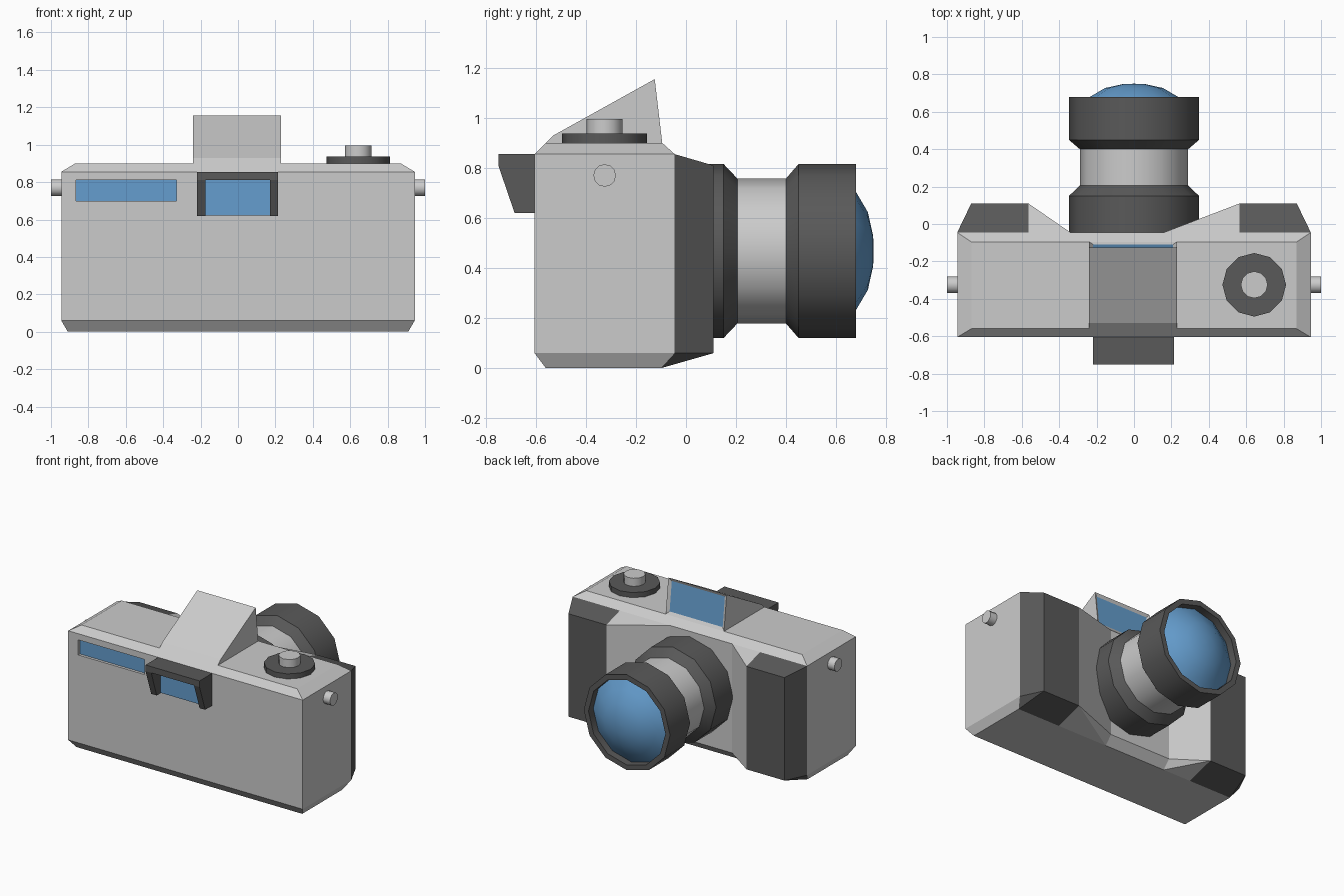
import bpy, bmesh, math
from mathutils import Matrix, Vector

if "Cube" in bpy.data.objects:
    bpy.data.objects.remove(bpy.data.objects["Cube"])


def material(name, color):
    m = bpy.data.materials.new(name)
    m.diffuse_color = (*color, 1)
    m.use_nodes = True
    m.node_tree.nodes["Principled BSDF"].inputs["Base Color"].default_value = m.diffuse_color
    return m


DARK = material("dark_rubber", (0.1, 0.1, 0.1))
BLUE = material("blue_glass", (0.13, 0.34, 0.62))


def finish(name, bm, mats=(), smooth=None):
    bmesh.ops.recalc_face_normals(bm, faces=bm.faces)
    me = bpy.data.meshes.new(name)
    bm.to_mesh(me)
    bm.free()
    ob = bpy.data.objects.new(name, me)
    bpy.context.collection.objects.link(ob)
    for m in mats:
        me.materials.append(m)
    if smooth:
        bpy.ops.object.select_all(action='DESELECT')
        bpy.context.view_layer.objects.active = ob
        ob.select_set(True)
        bpy.ops.object.shade_smooth_by_angle(angle=math.radians(smooth))
    return ob


def hull(name, pts, mats=()):
    bm = bmesh.new()
    for p in pts:
        bm.verts.new(p)
    bmesh.ops.convex_hull(bm, input=bm.verts)
    bmesh.ops.dissolve_limit(bm, angle_limit=0.01, verts=bm.verts, edges=bm.edges)
    return finish(name, bm, mats)


def side_profile(name, profile, x0, x1, mats=()):
    """Convex (y, z) outline spanning x0 to x1."""
    return hull(name, [(x, y, z) for x in (x0, x1) for y, z in profile], mats)


def box(name, x0, x1, y0, y1, z0, z1, mats=()):
    return side_profile(name, [(y0, z0), (y1, z0), (y1, z1), (y0, z1)], x0, x1, mats)


def lathe(name, profile, loc, rot=Matrix(), mats=(), n=12):
    """Revolve (radius, height) points about local z and cap both ends."""
    bm = bmesh.new()
    rings = [[bm.verts.new((r * math.cos(math.tau * i / n), r * math.sin(math.tau * i / n), h))
              for i in range(n)] for r, h in profile]
    for a, b in zip(rings, rings[1:]):
        for i in range(n):
            j = (i + 1) % n
            bm.faces.new((a[i], a[j], b[j], b[i]))
    bm.faces.new(rings[0])
    bm.faces.new(rings[-1])
    bm.transform(Matrix.Translation(loc) @ rot)
    return finish(name, bm, mats, smooth=32)


# Main body with chamfered top and bottom
body = hull("body", [(s * x, y, z) for s in (-1, 1) for x, y, z in (
    (.945, -.605, .06), (.945, -.605, .855), (.87, -.56, .9), (.91, -.56, 0),
    (.945, -.045, .06), (.945, -.045, .855), (.87, -.095, .9), (.91, -.1, 0))])

# Recessed window on the front
cutter = box("window_cutter", -.865, -.33, -.7, -.575, .70, .81)
cutter.hide_render = True
cutter.display_type = 'WIRE'
cut = body.modifiers.new("window", 'BOOLEAN')
cut.object = cutter
cut.solver = 'EXACT'
box("side_window", -.865, -.33, -.585, -.57, .70, .81, [BLUE])

# Hand grips, each with a sloped fairing running in toward the lens
for side, s, inner in (("right", 1, .16), ("left", -1, .34)):
    hull(side + "_grip", [(s * x, y, z) for x, y, z in (
        (.945, -.045, .855), (.945, -.045, .06), (.91, -.1, 0), (.565, -.1, 0),
        (.565, -.045, .855), (.565, .11, .81), (.565, .11, .06),
        (.87, .11, .81), (.87, .11, .06))], [DARK])
    hull(side + "_fairing", [(s * x, y, z) for x, y, z in (
        (.565, .11, .81), (.565, .11, .06), (.565, -.045, .855), (.565, -.1, 0),
        (inner, -.045, .855), (inner, -.045, .06), (inner, -.1, 0))])
    # Strap lug
    lathe(side + "_strap_lug", [(.045, 0), (.045, .07)], (s * .93, -.325, .77),
          Matrix.Rotation(s * math.pi / 2, 4, 'Y'))

# Viewfinder hump with an inset pane facing the lens side
hump = side_profile("viewfinder_hump", [(-.605, .855), (-.53, .93), (-.125, 1.155),
                                        (-.095, .9), (-.095, .855)], -.24, .23, [None, BLUE])
bm = bmesh.new()
bm.from_mesh(hump.data)
pane = max((f for f in bm.faces if f.normal.z > .05), key=lambda f: f.normal.y)
bmesh.ops.inset_individual(bm, faces=[pane], thickness=.03, depth=-.012)
pane.material_index = 1
bm.to_mesh(hump.data)
bm.free()

# Eyepiece hood: two cheeks and a top around the glass
cheek = [(-.6, .62), (-.685, .62), (-.75, .81), (-.75, .855), (-.6, .855)]
side_profile("eyepiece_cheek_left", cheek, -.22, -.175, [DARK])
side_profile("eyepiece_cheek_right", cheek, .17, .215, [DARK])
box("eyepiece_top", -.175, .17, -.75, -.6, .81, .855, [DARK])
box("eyepiece_glass", -.175, .17, -.64, -.6, .622, .81, [BLUE])

# Dial and shutter button
lathe("dial", [(.17, .89), (.17, .937)], (.643, -.325, 0), mats=[DARK])
lathe("shutter_button", [(.072, .93), (.072, .996)], (.643, -.325, 0))

# Lens parts along +y
to_y = Matrix.Rotation(-math.pi / 2, 4, 'X')
axis = Vector((0, 0, .468))
lathe("lens_mount_ring", [(.348, -.07), (.348, .15), (.29, .205)], axis, to_y, [DARK])
lathe("lens_barrel", [(.29, .2), (.29, .41)], axis, to_y)
lathe("lens_front_ring", [(.29, .40), (.348, .45), (.348, .68), (.31, .68), (.31, .61)],
      axis, to_y, [DARK])
lathe("lens_glass", [(.31, .625), (.235, .68), (.155, .727), (.06, .748), (.005, .75)],
      axis, to_y, [BLUE])
